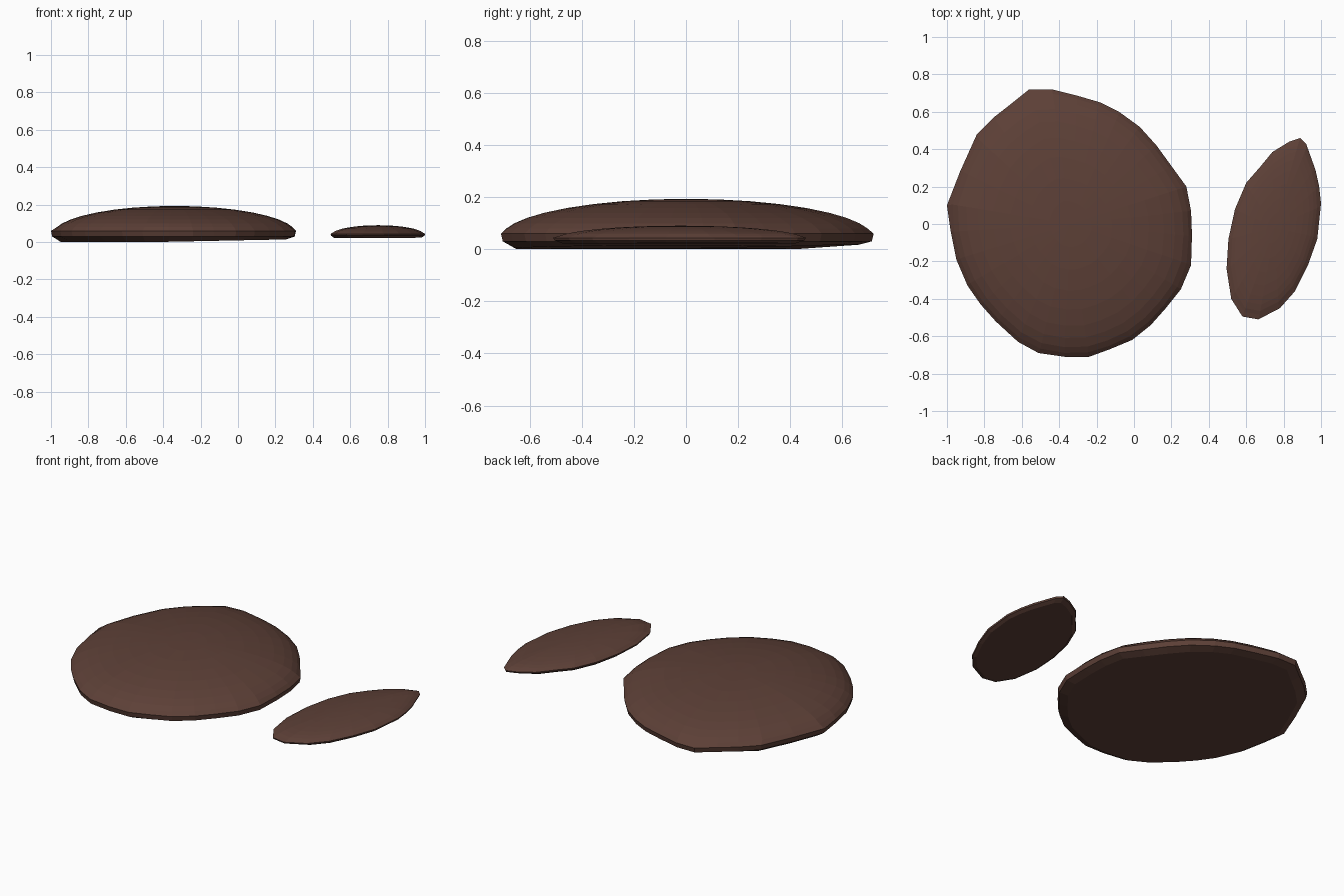
import bpy, bmesh, math
from mathutils import Vector

if "Cube" in bpy.data.objects:
    bpy.data.objects.remove(bpy.data.objects["Cube"])

mat = bpy.data.materials.new("mud_brown")
mat.diffuse_color = (0.109, 0.051, 0.038, 1)
mat.use_nodes = True
mat.node_tree.nodes["Principled BSDF"].inputs["Base Color"].default_value = mat.diffuse_color


def smooth(pts):
    n = len(pts)
    out = [(pts[i - 1] + 4 * pts[i] + pts[(i + 1) % n]) / 6 for i in range(n)]
    return out


def mound(name, outline, centre, base, top, rim_low, bottom, bottom_scale):
    """Domed, chipped-edge slab lofted from its outline in plan."""
    c = Vector(centre)
    raw = [Vector(p) for p in outline]
    soft = smooth(raw)
    bm = bmesh.new()

    def ring(pts, scale, zf):
        res = []
        for p in pts:
            q = c + (p - c) * scale
            res.append(bm.verts.new((q.x, q.y, zf(q))))
        return res

    # underside, chipped rim, then dome rings up to the crown
    rings = [ring(raw, bottom_scale, bottom),
             ring(raw, 0.99, lambda q: rim_low),
             ring(raw, 1.0, lambda q: base + 0.11 * (top - base))]
    for deg in (76, 68, 59, 50, 40, 30, 20, 10):
        t = math.radians(deg)
        z = base + (top - base) * math.cos(t)
        rings.append(ring(soft, math.sin(t) * 1.005, lambda q, z=z: z))
    n = len(raw)
    for a, b in zip(rings, rings[1:]):
        for i in range(n):
            j = (i + 1) % n
            bm.faces.new((a[i], a[j], b[j], b[i]))
    # crown and underside fans
    for r, z in ((rings[-1], top), (rings[0], bottom(c))):
        v = bm.verts.new((c.x, c.y, z))
        for i in range(n):
            bm.faces.new((r[i], r[(i + 1) % n], v))
    bmesh.ops.recalc_face_normals(bm, faces=bm.faces)
    me = bpy.data.meshes.new(name)
    bm.to_mesh(me)
    bm.free()
    me.materials.append(mat)
    ob = bpy.data.objects.new(name, me)
    bpy.context.collection.objects.link(ob)
    return ob


# Large mound
big = [(-.56, .72), (-.44, .72), (-.30, .685), (-.18, .65), (-.08, .60), (.03, .52),
       (.12, .42), (.20, .31), (.28, .20), (.305, .07), (.31, -.06), (.305, -.22),
       (.25, -.35), (.17, -.45), (.09, -.54), (-.01, -.62), (-.13, -.67), (-.24, -.71),
       (-.37, -.71), (-.51, -.69), (-.62, -.63), (-.74, -.52), (-.82, -.43), (-.89, -.33),
       (-.95, -.19), (-.98, -.04), (-1, .1), (-.93, .28), (-.84, .48), (-.75, .57),
       (-.66, .64)]
mound("large_mound", big, (-.34, 0), .043, .193, .03,
      lambda q: max(0, .025 * (q.x + .45)) * .8 + max(0, .07 * (q.y - .42)), .92)

# Small mound
small = [(.89, .46), (.92, .43), (.97, .29), (.99, .20), (1, .11), (.98, -.08), (.93, -.22),
         (.86, -.36), (.78, -.45), (.665, -.51), (.58, -.495), (.52, -.40), (.495, -.24),
         (.505, -.08), (.54, .08), (.60, .22), (.67, .30), (.74, .385), (.83, .44)]
mound("small_mound", small, (.75, -.02), .038, .09, .034,
      lambda q: .021 + .01 * max(0, q.x - .75), .92)
